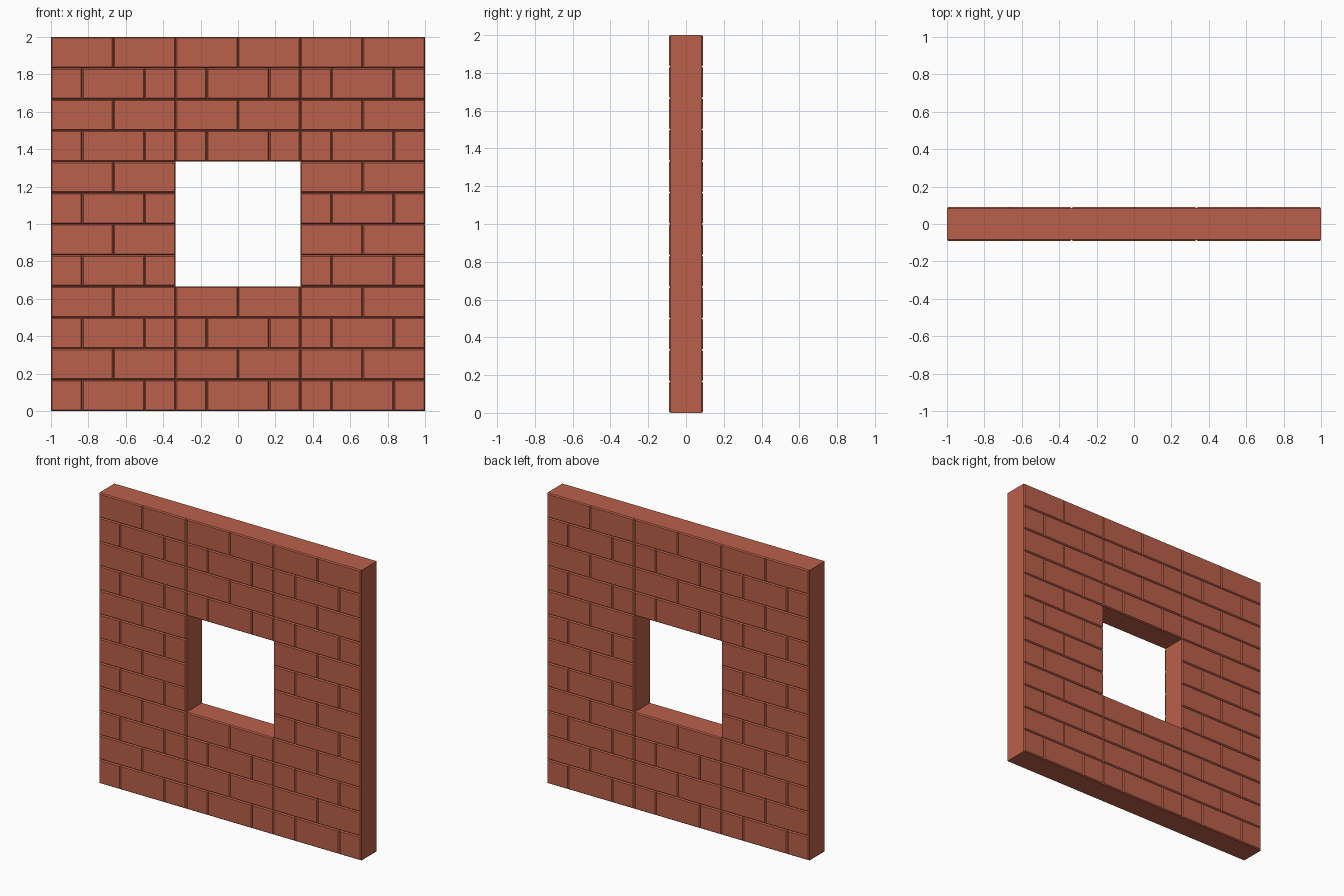
import bpy, bmesh

if "Cube" in bpy.data.objects:
    bpy.data.objects.remove(bpy.data.objects["Cube"])

T = 0.09        # half thickness
G = 0.006       # half width of a joint
D = 0.008       # depth of a joint
U = 1 / 6       # half brick = row height

brick = bpy.data.materials.new("brick red")
brick.diffuse_color = (0.49, 0.117, 0.068, 1)
brick.use_nodes = True
brick.node_tree.nodes["Principled BSDF"].inputs["Base Color"].default_value = brick.diffuse_color

bm = bmesh.new()

def quad(pts):
    bm.faces.new([bm.verts.new(p) for p in pts])

def brick_face(x0, x1, z0, z1, s):
    """Chamfered brick face on the front (s=-1) or back (s=1)."""
    def ring(g, y):
        return [(x0 + g, y, z0 + g), (x1 - g, y, z0 + g),
                (x1 - g, y, z1 - g), (x0 + g, y, z1 - g)]
    a, b = ring(0, s * (T - D)), ring(G, s * T)
    polys = [b] + [[a[i], a[(i + 1) % 4], b[(i + 1) % 4], b[i]] for i in range(4)]
    for p in polys:
        quad(p if s < 0 else p[::-1])

# brick courses: running bond, also split at the panel seams x = +-1/3
for row in range(12):
    shift = 1 if row % 2 == 0 else 0
    cuts = sorted({-6, -2, 2, 6} | {k for k in range(-5, 6) if (k + shift) % 2 == 0})
    for a, b in zip(cuts, cuts[1:]):
        if 4 <= row < 8 and a >= -2 and b <= 2:
            continue                      # window opening
        for s in (-1, 1):
            brick_face(a * U, b * U, row * U, (row + 1) * U, s)

# plain outer edges and window reveals
def rim(x, z0, z1, inward):
    c = [(-x, z0), (x, z0), (x, z1), (-x, z1)]
    y = T - D
    for i in range(4):
        (ax, az), (bx, bz) = c[i], c[(i + 1) % 4]
        p = [(ax, y, az), (bx, y, bz), (bx, -y, bz), (ax, -y, az)]
        quad(p if inward else p[::-1])

rim(1, 0, 2, False)
rim(1 / 3, 2 / 3, 4 / 3, True)
bmesh.ops.remove_doubles(bm, verts=bm.verts, dist=1e-5)

mesh = bpy.data.meshes.new("brick_wall")
bm.to_mesh(mesh)
bm.free()
mesh.materials.append(brick)
wall = bpy.data.objects.new("brick_wall_with_window", mesh)
bpy.context.collection.objects.link(wall)
